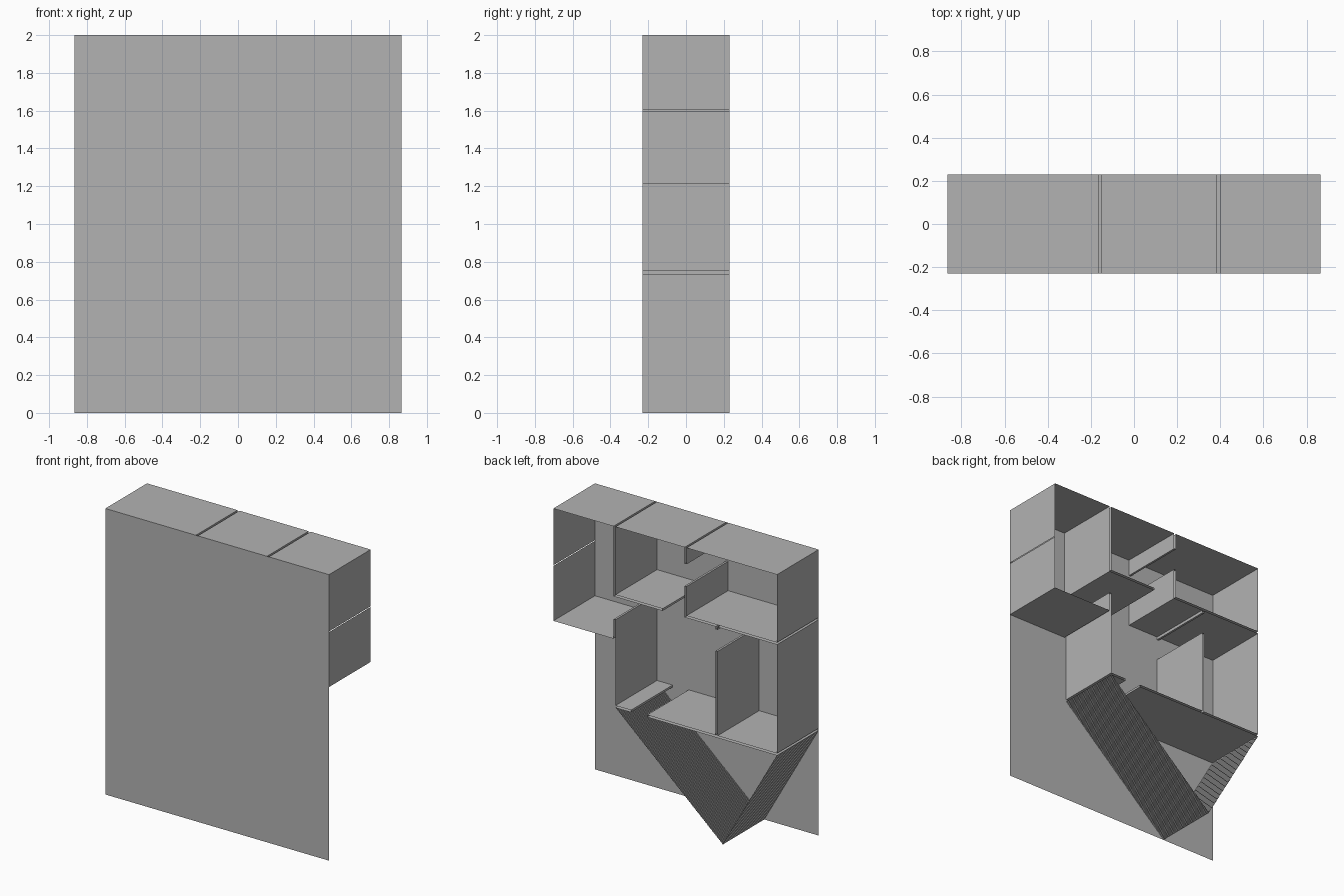
import bpy
import bmesh

cube = bpy.data.objects.get("Cube")
if cube:
    bpy.data.objects.remove(cube, do_unlink=True)

# One plain grey for the whole cutaway house
grey = bpy.data.materials.new("plain grey")
grey.use_nodes = True
colour = (0.45, 0.45, 0.45, 1)
grey.diffuse_color = colour
grey.node_tree.nodes["Principled BSDF"].inputs["Base Color"].default_value = colour

FRONT, BACK = -0.23, 0.23
EDGE = 0.865            # half width
TOP = 2.0
MID, MID_UNDER = 1.525, 1.51      # upper floor slab
LOW, LOW_UNDER = 0.75, 0.735      # lower floor slab
A, B = 0.40, 0.385      # left partition faces
C, D = -0.15, -0.165    # right partition faces
E, F = -0.39, -0.405    # lower partition faces
PIT = -0.445


def add_object(name, bm):
    mesh = bpy.data.meshes.new(name)
    bm.to_mesh(mesh)
    bm.free()
    mesh.materials.append(grey)
    obj = bpy.data.objects.new(name, mesh)
    bpy.context.collection.objects.link(obj)
    return obj


def wall_strip(name, path):
    """Thin sheet following an (x, z) path, spanning the full depth."""
    bm = bmesh.new()
    rows = [(bm.verts.new((x, FRONT, z)), bm.verts.new((x, BACK, z))) for x, z in path]
    for (a, b), (c, d) in zip(rows, rows[1:]):
        bm.faces.new((a, c, d, b))
    return add_object(name, bm)


def stepped_path(start, end, steps):
    """Fine stair-stepped line between two points."""
    (x0, z0), (x1, z1) = start, end
    path = [start]
    for i in range(1, steps + 1):
        x = x0 + (x1 - x0) * i / steps
        z = z0 + (z1 - z0) * i / steps
        path += [(x, path[-1][1]), (x, z)]
    return path


# Large flat panel closing the front
bm = bmesh.new()
corners = [(-EDGE, 0), (EDGE, 0), (EDGE, TOP), (-EDGE, TOP)]
bm.faces.new([bm.verts.new((x, FRONT, z)) for x, z in corners])
add_object("front_panel", bm)

# Left room: roof with upper wall, then lower wall with floor and doorway sill
wall_strip("left_room_roof", [(A, MID_UNDER), (A, TOP), (EDGE, TOP), (EDGE, 1.603)])
wall_strip("left_room_floor", [(EDGE, 1.598), (EDGE, 1.214), (A, 1.214), (A, 1.35),
                               (B, 1.35), (B, LOW)])

# Middle room: roof, side wall and overhanging floor slab
wall_strip("middle_room", [(D, 1.885), (C, 1.885), (C, TOP), (B, TOP), (B, MID),
                           (0.02, MID), (0.02, MID_UNDER), (A, MID_UNDER)])

# Right room: low partition, floor, outer wall, roof and hanging partition
wall_strip("right_room", [(C, 1.73), (D, 1.73), (D, MID), (-EDGE, MID),
                          (-EDGE, TOP), (D, TOP), (D, 1.885)])

# Lower hall: short ledge, long floor with partition, outer wall and ceiling
wall_strip("lower_ledge", [(B, LOW), (0.265, LOW), (0.265, LOW_UNDER), (B, LOW_UNDER)])
wall_strip("lower_floor", [(-EDGE, LOW_UNDER), (0.14, LOW_UNDER), (0.14, LOW),
                           (E, LOW), (E, 1.34), (F, 1.34), (F, LOW), (-EDGE, LOW)])
wall_strip("lower_ceiling", [(-EDGE, LOW), (-EDGE, MID_UNDER), (F, MID_UNDER), (F, 1.49),
                             (E, 1.49), (E, MID_UNDER), (C, MID_UNDER), (C, 1.73)])

# Cellar: two finely stepped slopes meeting at the bottom
wall_strip("cellar_left_slope", stepped_path((B, LOW_UNDER), (PIT, 0), 150))
wall_strip("cellar_right_slope", stepped_path((-EDGE, LOW_UNDER), (PIT, 0), 150))
